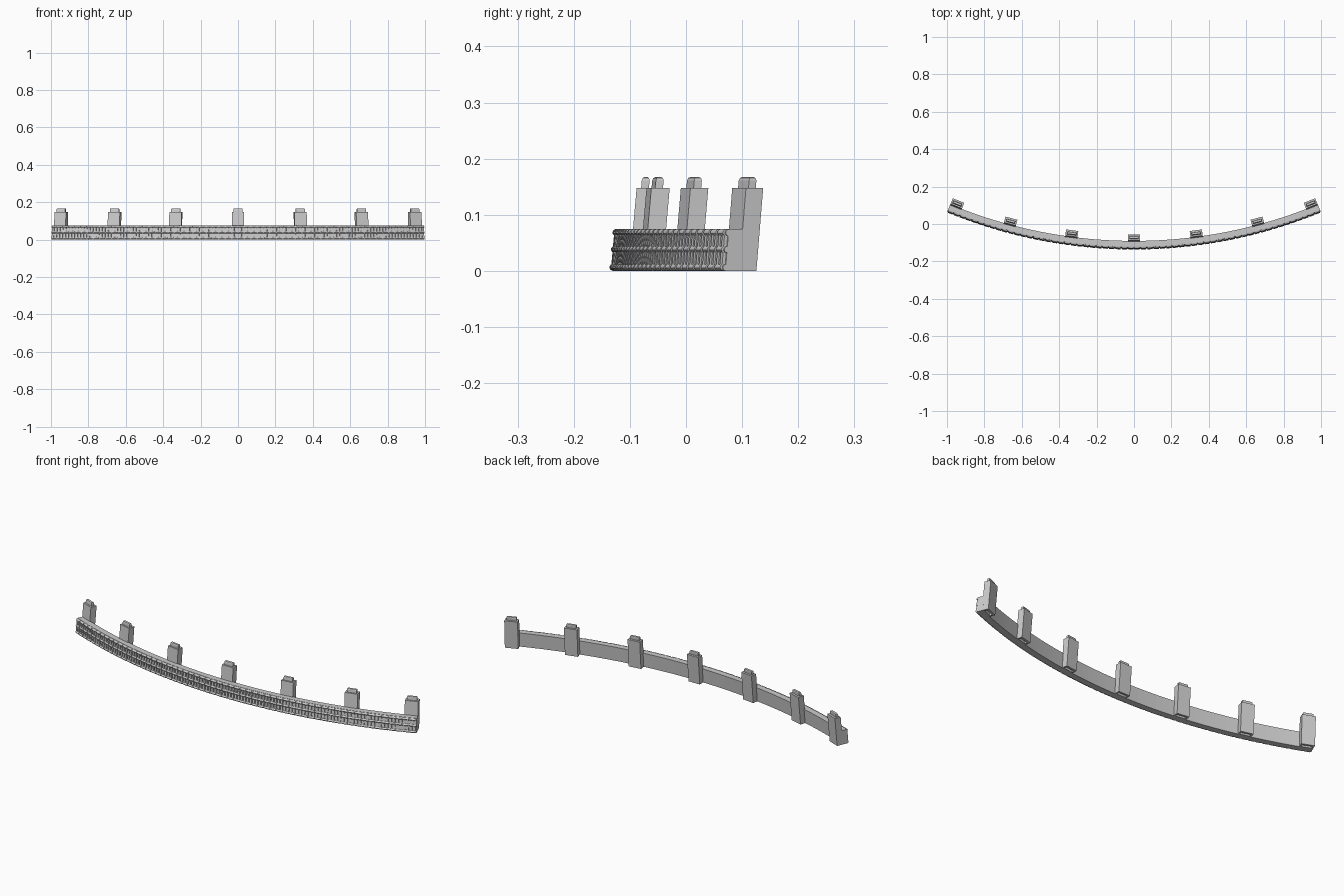
import bpy, bmesh, math

if "Cube" in bpy.data.objects:
    bpy.data.objects.remove(bpy.data.objects["Cube"])

R0, CY, LEAN = 2.613, 2.476, 0.088      # outer radius at ground, arc centre y, backward lean
HALF = math.radians(22.5)
COLS = 60


def place(theta, w, d, z):
    """Point at arc angle, tangential offset w, depth d behind the front, height z."""
    r = R0 - d - LEAN * z
    return (r * math.sin(theta) + w * math.cos(theta),
            CY - r * math.cos(theta) + w * math.sin(theta), z)


def finish(bm, name):
    bmesh.ops.recalc_face_normals(bm, faces=bm.faces)
    me = bpy.data.meshes.new(name)
    bm.to_mesh(me)
    bm.free()
    ob = bpy.data.objects.new(name, me)
    bpy.context.collection.objects.link(ob)
    return ob


def loft(bm, rings):
    """Join closed rings of points and cap both ends; returns the first cap."""
    vs = [[bm.verts.new(p) for p in ring] for ring in rings]
    n = len(vs[0])
    for a, b in zip(vs, vs[1:]):
        for i in range(n):
            j = (i + 1) % n
            bm.faces.new((a[i], a[j], b[j], b[i]))
    first = bm.faces.new(vs[0])
    bm.faces.new(vs[-1])
    return first


def rect(theta, w, d0, d1, z):
    return [place(theta, s * w, d, z) for s, d in ((-1, d0), (1, d0), (1, d1), (-1, d1))]


def sweep(name, profile, steps=COLS):
    bm = bmesh.new()
    loft(bm, [[place(-HALF + 2 * HALF * i / steps, 0, d, z) for d, z in profile]
              for i in range(steps + 1)])
    return finish(bm, name)


# Leaning curved wall
sweep("curved_wall", [(0.009, 0), (0.040, 0), (0.040, 0.075), (0.009, 0.075)])

# Three slim rails running the whole length
for i, z in enumerate((0.0, 0.032, 0.062)):
    sweep(f"rail_{i + 1}", [(0.010, z), (0.006, z + 0.001), (0.004, z + 0.004),
                            (0.004, z + 0.008), (0.006, z + 0.011), (0.010, z + 0.012)])

# Raised rounded blocks on the rails, and upright ribs between the rails
blocks, ribs = bmesh.new(), bmesh.new()
step = 2 * HALF / COLS
for c in range(COLS):
    t = -HALF + (c + 0.5) * step
    for z in (0.0, 0.032, 0.062):
        ring = [(0.006, 0), (0.002, 0.002), (0, 0.005), (0, 0.008), (0.002, 0.011), (0.006, 0.013)]
        loft(blocks, [[place(t + s * step * 0.39, 0, d, z + h) for d, h in ring] for s in (-1, 1)])
    for z0, z1 in ((0.010, 0.035), (0.042, 0.065)):
        for s in (-0.25, 0.25):
            tt = t + s * step
            loft(ribs, [rect(tt, 0.0055, 0.003, 0.012, z) for z in (z0, z1)])
finish(blocks, "rail_blocks")
finish(ribs, "upright_ribs")

# Posts with stacking peg on top and matching socket underneath
end = HALF - 0.033 / 2.55
for i, t in enumerate([-end] + [math.radians(a) for a in (-15, -7.5, 0, 7.5, 15)] + [end]):
    bm = bmesh.new()
    loft(bm, [rect(t, 0.025, 0.044, 0.058, 0.019),
              rect(t, 0.025, 0.044, 0.058, 0.0),
              rect(t, 0.033, 0.036, 0.069, 0.0),
              rect(t, 0.033, 0.036, 0.069, 0.148),
              rect(t, 0.025, 0.044, 0.058, 0.148),
              rect(t, 0.025, 0.044, 0.058, 0.161),
              rect(t, 0.0235, 0.0455, 0.0565, 0.1655),
              rect(t, 0.021, 0.048, 0.054, 0.167)])
    finish(bm, f"post_{i + 1}")
